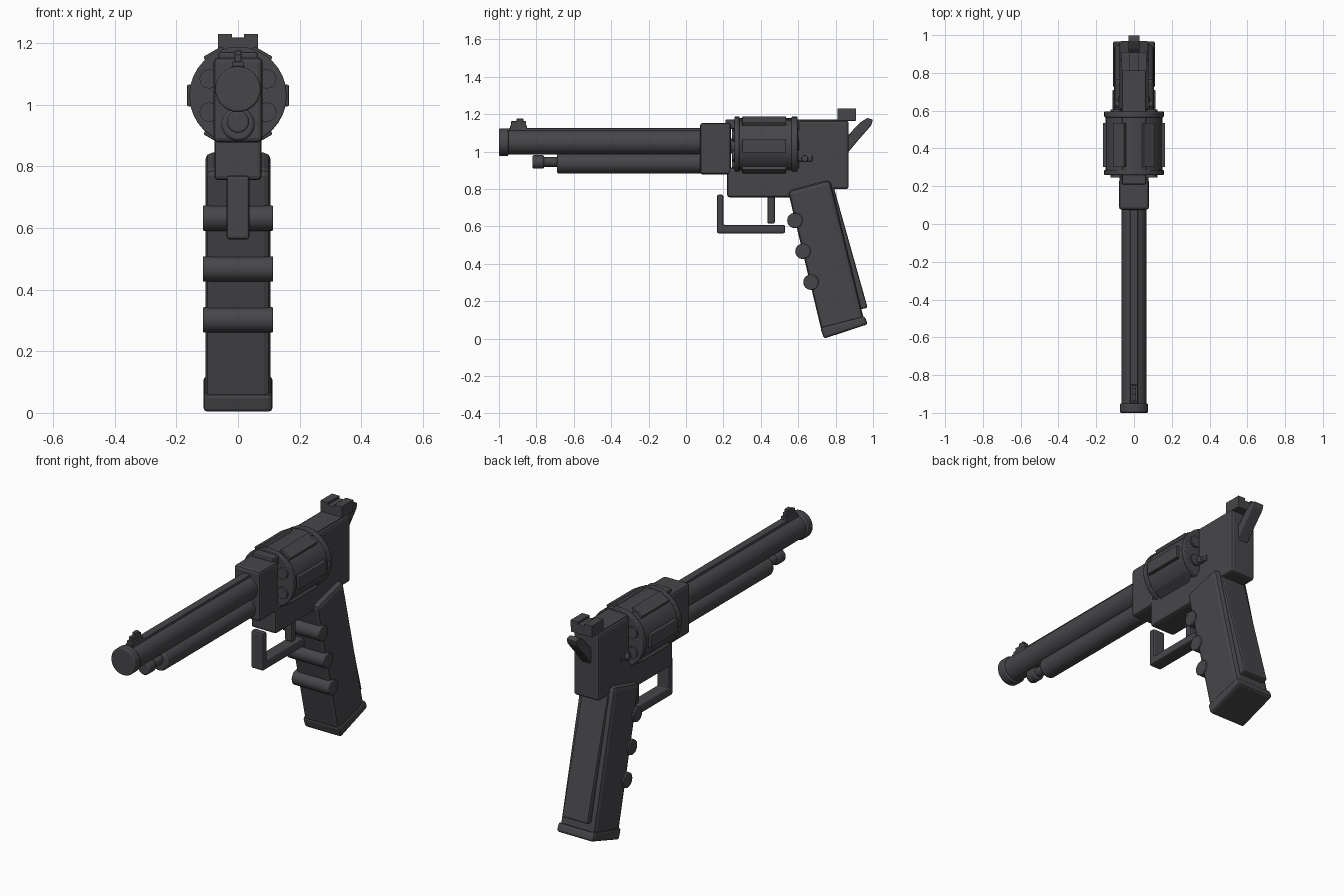
import bpy, bmesh, math
from mathutils import Matrix, Vector

old = bpy.data.objects.get("Cube")
if old:
    bpy.data.objects.remove(old, do_unlink=True)

steel = bpy.data.materials.new("dark_gunmetal")
steel.use_nodes = True
COLOUR = (0.062, 0.061, 0.067, 1)
steel.diffuse_color = COLOUR
steel.node_tree.nodes["Principled BSDF"].inputs["Base Color"].default_value = COLOUR


def finish(bm, name, bevel=0.0, smooth=True):
    """Turn a bmesh into a named, optionally bevelled object."""
    bmesh.ops.recalc_face_normals(bm, faces=bm.faces)
    mesh = bpy.data.meshes.new(name)
    bm.to_mesh(mesh)
    bm.free()
    obj = bpy.data.objects.new(name, mesh)
    bpy.context.collection.objects.link(obj)
    mesh.materials.append(steel)
    if smooth:
        bpy.ops.object.select_all(action="DESELECT")
        obj.select_set(True)
        bpy.context.view_layer.objects.active = obj
        bpy.ops.object.shade_smooth_by_angle(angle=math.radians(35))
    if bevel:
        mod = obj.modifiers.new("bevel", "BEVEL")
        mod.width = bevel
        mod.segments = 2
        mod.limit_method = "ANGLE"
    return obj


def box(name, half, y, z, bevel=0.01):
    """Box symmetric in x, with y and z given as ranges."""
    return profile(name, half, [(y[0], z[0]), (y[1], z[0]), (y[1], z[1]), (y[0], z[1])], bevel)


def profile(name, half, points, bevel=0.01):
    """Side outline in (y, z), extruded across x."""
    bm = bmesh.new()
    face = bm.faces.new([bm.verts.new((-half, y, z)) for y, z in points])
    new = bmesh.ops.extrude_face_region(bm, geom=[face])["geom"]
    moved = [v for v in new if isinstance(v, bmesh.types.BMVert)]
    bmesh.ops.translate(bm, verts=moved, vec=(2 * half, 0, 0))
    return finish(bm, name, bevel, smooth=False)


def rod(name, radius, start, end, bevel=0.0, sides=32):
    """Round bar between two points."""
    start, end = Vector(start), Vector(end)
    axis = end - start
    turn = axis.to_track_quat("Z", "Y").to_matrix().to_4x4()
    bm = bmesh.new()
    bmesh.ops.create_cone(bm, cap_ends=True, segments=sides, radius1=radius, radius2=radius,
                          depth=axis.length, matrix=Matrix.Translation((start + end) / 2) @ turn)
    return finish(bm, name, bevel)


def along(name, radius, y, z, bevel=0.0, x=0.0):
    """Round bar running front to back."""
    return rod(name, radius, (x, y[0], z), (x, y[1], z), bevel)


# Barrel, muzzle and sighting rib
BORE = 1.05
along("barrel", 0.066, (-0.98, 0.1), BORE)
along("muzzle_ring", 0.074, (-1.0, -0.95), BORE, 0.006)
box("barrel_rib", 0.021, (-0.95, 0.1), (1.08, 1.126), 0.004)
box("front_sight_base", 0.02, (-0.94, -0.85), (1.11, 1.14), 0.004)
box("front_sight_blade", 0.011, (-0.935, -0.855), (1.13, 1.163), 0.004)
box("front_sight_post", 0.011, (-0.905, -0.87), (1.15, 1.176), 0.003)

# Ejector assembly under the barrel
along("ejector_housing", 0.054, (-0.69, 0.1), 0.937, 0.008)
along("ejector_rod", 0.026, (-0.78, -0.67), 0.945)
along("ejector_knob", 0.036, (-0.82, -0.76), 0.945, 0.006)

# Frame
box("front_block", 0.079, (0.075, 0.24), (0.878, 1.153), 0.014)
box("top_strap", 0.064, (0.21, 0.85), (1.12, 1.172), 0.008)
box("lower_frame", 0.077, (0.22, 0.69), (0.755, 0.915), 0.014)
box("rear_frame", 0.077, (0.6, 0.87), (0.8, 1.166), 0.014)
for side, name in ((1, "left_latch"), (-1, "right_latch")):
    rod(name, 0.018, (side * 0.06, 0.635, 0.963), (side * 0.1, 0.635, 0.963), 0.004, 16)
    box(name + "_plate", 0.085, (0.6, 0.675), (0.947, 0.98), 0.006)

# Revolving cylinder with six chambers and six raised panels
AXIS = 1.03
along("cylinder_body", 0.15, (0.27, 0.585), AXIS)
along("cylinder_front_ring", 0.158, (0.26, 0.287), AXIS, 0.004)
along("cylinder_rear_ring", 0.158, (0.565, 0.595), AXIS, 0.004)
along("cylinder_axle", 0.04, (0.2, 0.62), AXIS)
for i in range(6):
    a = math.radians(60 * i)
    panel = bmesh.new()
    place = Matrix.Translation((0, 0.418, AXIS)) @ Matrix.Rotation(a, 4, "Y")
    place = place @ Matrix.Translation((0.148, 0, 0)) @ Matrix.Diagonal((0.034, 0.235, 0.07, 1))
    bmesh.ops.create_cube(panel, size=1, matrix=place)
    finish(panel, f"cylinder_panel_{i + 1}", 0.004, smooth=False)
    b = a + math.radians(30)
    along(f"chamber_{i + 1}", 0.031, (0.247, 0.605), AXIS + 0.108 * math.sin(b),
          x=0.108 * math.cos(b))

# Trigger and its open guard
profile("trigger_guard", 0.037, [(0.165, 0.563), (0.53, 0.563), (0.53, 0.608), (0.2, 0.608),
                                 (0.2, 0.77), (0.165, 0.77)], 0.009)
box("trigger", 0.022, (0.435, 0.475), (0.615, 0.78), 0.009)

# Notched rear sight and hammer
box("rear_sight", 0.065, (0.81, 0.91), (1.165, 1.218), 0.003)
for side, name in ((1, "left_sight_ear"), (-1, "right_sight_ear")):
    ear = bmesh.new()
    place = Matrix.Translation((side * 0.0425, 0.86, 1.212)) @ Matrix.Diagonal((0.045, 0.1, 0.036, 1))
    bmesh.ops.create_cube(ear, size=1, matrix=place)
    finish(ear, name, smooth=False)
profile("hammer", 0.03, [(0.85, 0.99), (0.87, 1.0), (0.92, 1.06), (0.99, 1.14), (1.0, 1.17),
                         (0.97, 1.18), (0.93, 1.155), (0.85, 1.07)], 0.006)

# Raked grip with backstrap, base cap and finger ridges
profile("grip", 0.106, [(0.545, 0.79), (0.77, 0.85), (0.952, 0.1), (0.725, 0.04)], 0.022)
profile("grip_backstrap", 0.078, [(0.74, 0.81), (0.79, 0.81), (0.971, 0.165), (0.9, 0.15)], 0.01)
profile("grip_base_cap", 0.112, [(0.718, 0.06), (0.954, 0.122), (0.972, 0.077), (0.737, 0.0)], 0.013)
for i in range(3):
    y, z = 0.582 + 0.043 * i, 0.632 - 0.165 * i
    rod(f"finger_ridge_{i + 1}", 0.041, (-0.114, y, z), (0.114, y, z), 0.004)
